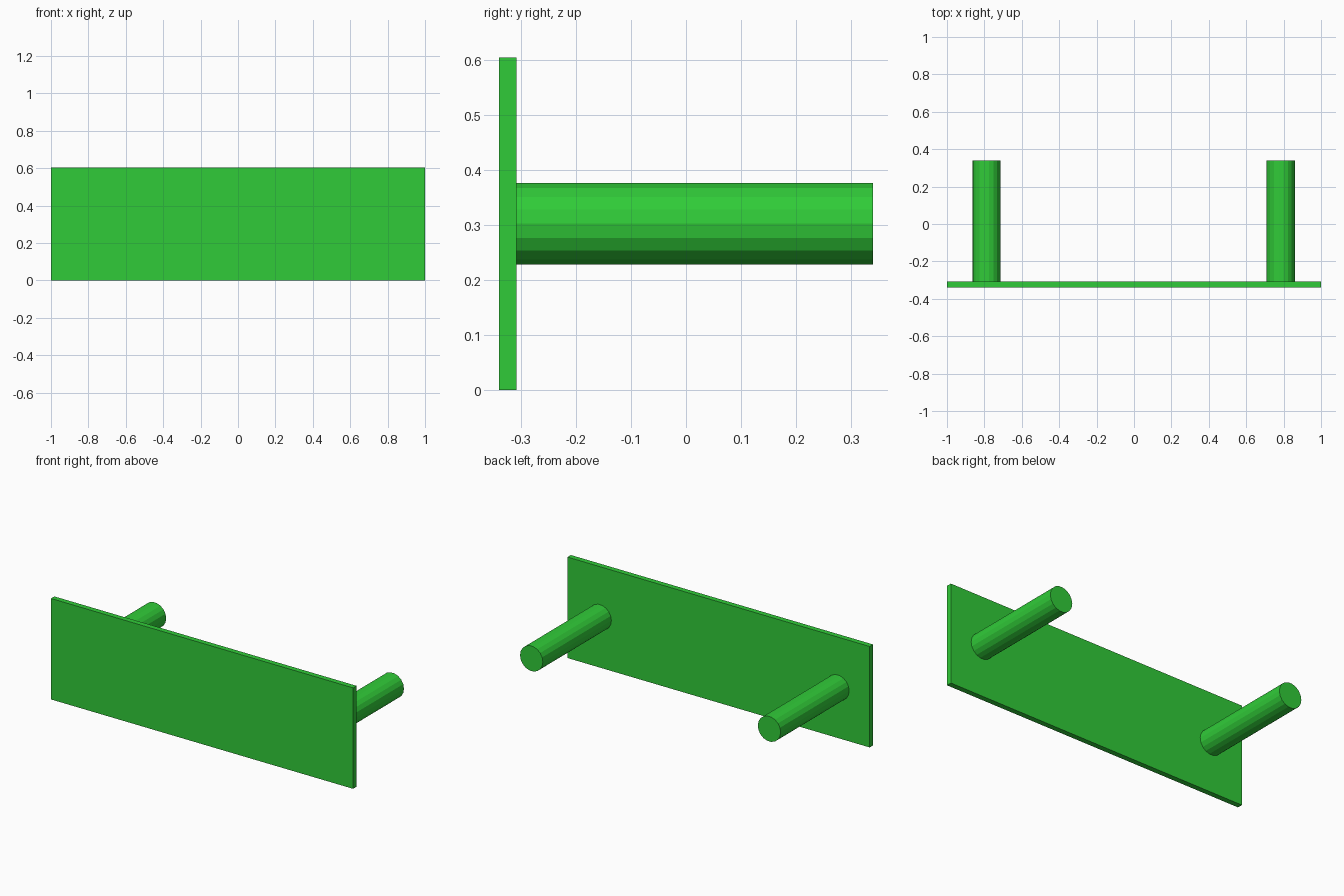
import bpy
from math import radians

if "Cube" in bpy.data.objects:
    bpy.data.objects.remove(bpy.data.objects["Cube"])

green = bpy.data.materials.new("green")
green.diffuse_color = (0.03, 0.6, 0.04, 1)
green.use_nodes = True
green.node_tree.nodes["Principled BSDF"].inputs["Base Color"].default_value = green.diffuse_color

FRONT, PLATE_BACK, BACK = -0.34, -0.308, 0.34
HEIGHT = 0.604

# Flat front plate
bpy.ops.mesh.primitive_cube_add(size=1, location=(0, (FRONT + PLATE_BACK) / 2, HEIGHT / 2))
plate = bpy.context.object
plate.name = "front_plate"
plate.scale = (2, PLATE_BACK - FRONT, HEIGHT)
bpy.ops.object.transform_apply(location=False, rotation=False, scale=True)
plate.data.materials.append(green)


# Round pegs standing out from the back of the plate
def add_peg(name, x):
    bpy.ops.mesh.primitive_cylinder_add(
        vertices=18, radius=0.0755, depth=BACK - PLATE_BACK,
        location=(x, (BACK + PLATE_BACK) / 2, HEIGHT / 2),
        rotation=(radians(90), radians(90), 0))
    peg = bpy.context.object
    peg.name = name
    peg.data.materials.append(green)


add_peg("left_peg", -0.789)
add_peg("right_peg", 0.785)
